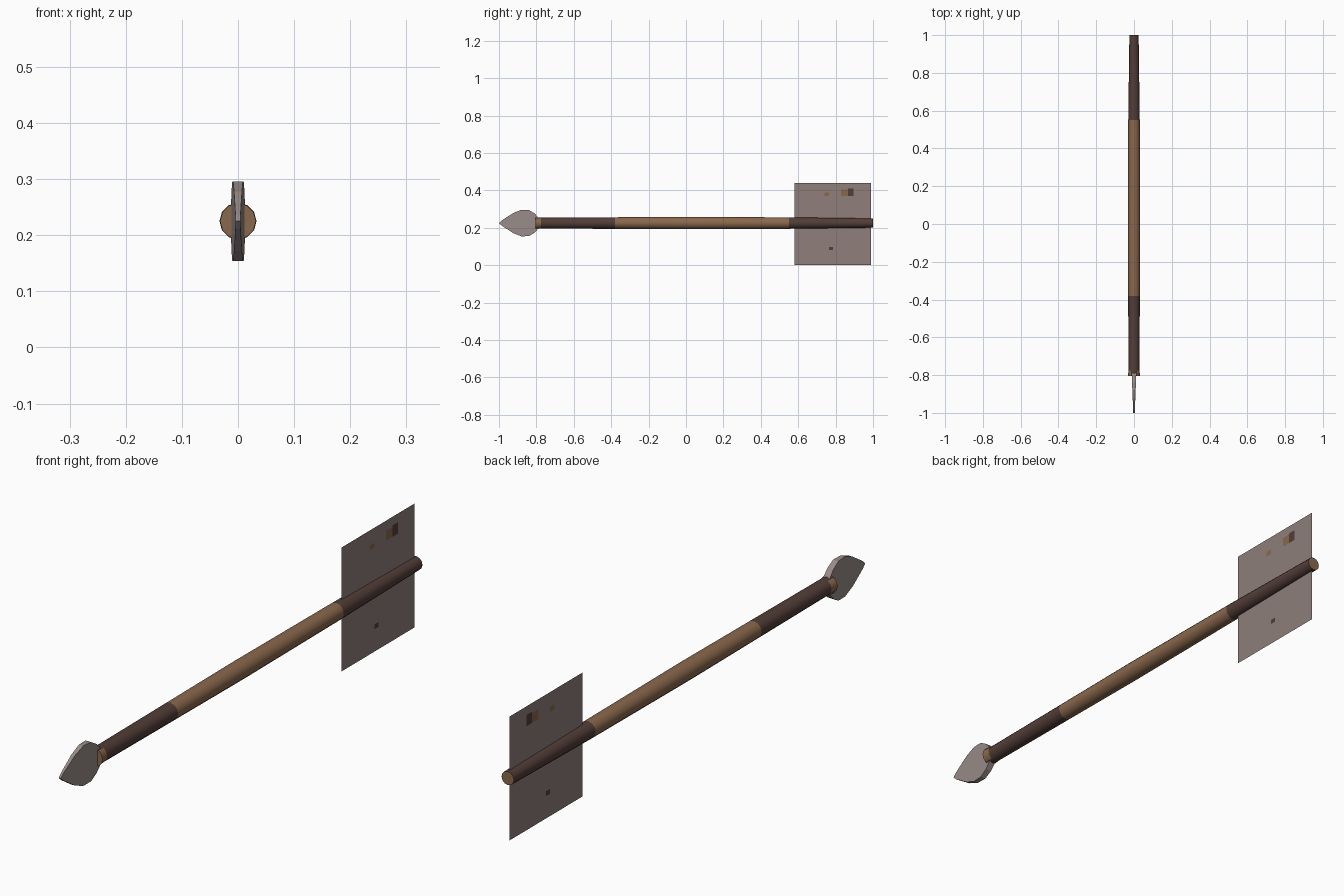
import bpy, bmesh, math

if "Cube" in bpy.data.objects:
    bpy.data.objects.remove(bpy.data.objects["Cube"])

ZC = 0.225  # height of the shaft axis


def srgb(r, g, b):
    f = lambda c: (c / 255 / 12.92) if c < 11 else ((c / 255 + 0.055) / 1.055) ** 2.4
    return (f(r), f(g), f(b), 1)


def material(name, rgb):
    m = bpy.data.materials.new(name)
    m.diffuse_color = srgb(*rgb)
    m.use_nodes = True
    m.node_tree.nodes["Principled BSDF"].inputs["Base Color"].default_value = m.diffuse_color
    return m


tan = material("tan_wood", (138, 104, 76))
dark = material("dark_wrap", (82, 61, 55))
stone = material("grey_stone", (152, 140, 136))
feather = material("feather_grey", (142, 127, 123))


def make(name, bm, mats):
    me = bpy.data.meshes.new(name)
    bm.to_mesh(me)
    bm.free()
    for m in mats:
        me.materials.append(m)
    ob = bpy.data.objects.new(name, me)
    bpy.context.collection.objects.link(ob)
    return ob


# Shaft: rings along y, (y, radius); tapering to both ends
SIDES = 12
rings = [(-0.805, 0.032), (-0.775, 0.029), (-0.38, 0.031), (0, 0.033),
         (0.55, 0.0305), (1.0, 0.0245)]
bm = bmesh.new()
loops = []
for y, r in rings:
    loops.append([bm.verts.new((r * math.cos(a), y, ZC + r * math.sin(a)))
                  for a in (2 * math.pi * i / SIDES for i in range(SIDES))])
for a, b in zip(loops, loops[1:]):
    for i in range(SIDES):
        j = (i + 1) % SIDES
        bm.faces.new((a[i], b[i], b[j], a[j]))
bm.faces.new(loops[0])
bm.faces.new(loops[-1])
bmesh.ops.recalc_face_normals(bm, faces=bm.faces)
bm.normal_update()
for f in bm.faces:
    f.smooth = True
    y = f.calc_center_median().y
    wrapped = y < -0.38 or y > 0.55
    end_cap = abs(f.normal.y) > 0.9
    bare_side = y < -0.78 and abs(f.normal.x) > 0.6
    f.material_index = 1 if wrapped and not end_cap and not bare_side else 0
shaft = make("shaft", bm, [tan, dark])
bpy.context.view_layer.objects.active = shaft
shaft.select_set(True)
bpy.ops.object.shade_smooth_by_angle(angle=math.radians(40))

# Arrowhead: leaf profile (y, half height), thickness growing towards the shaft
half = [(-0.985, 0.014), (-0.925, 0.053), (-0.88, 0.071),
        (-0.84, 0.070), (-0.81, 0.052), (-0.785, 0.024)]
outline = [(-1.0, 0)] + half + [(y, -h) for y, h in reversed(half)]
bm = bmesh.new()
sides = []
for s in (1, -1):
    sides.append([bm.verts.new((s * (0.004 + 0.04 * (y + 1)), y, ZC + h))
                  for y, h in outline])
for vs in sides:
    bm.faces.new(vs)
n = len(outline)
for i in range(n):
    j = (i + 1) % n
    bm.faces.new((sides[0][i], sides[0][j], sides[1][j], sides[1][i]))
bmesh.ops.recalc_face_normals(bm, faces=bm.faces)
make("arrowhead", bm, [stone])


def sheet(name, x, y0, y1, z0, z1, mat):
    bm = bmesh.new()
    vs = [bm.verts.new((x, y, z)) for y, z in ((y0, z0), (y1, z0), (y1, z1), (y0, z1))]
    bm.faces.new(vs if x >= 0 else vs[::-1])
    make(name, bm, [mat])


# Fletching sheet with small painted specks on both faces
sheet("fletching", 0, 0.58, 0.99, 0, 0.44, feather)
for x in (0.001, -0.001):
    sheet("speck_large", x, 0.83, 0.865, 0.37, 0.405, tan)
    sheet("speck_dark", x, 0.865, 0.895, 0.37, 0.41, dark)
    sheet("speck_small", x, 0.74, 0.765, 0.37, 0.388, tan)
    sheet("speck_low", x, 0.765, 0.787, 0.08, 0.097, dark)
